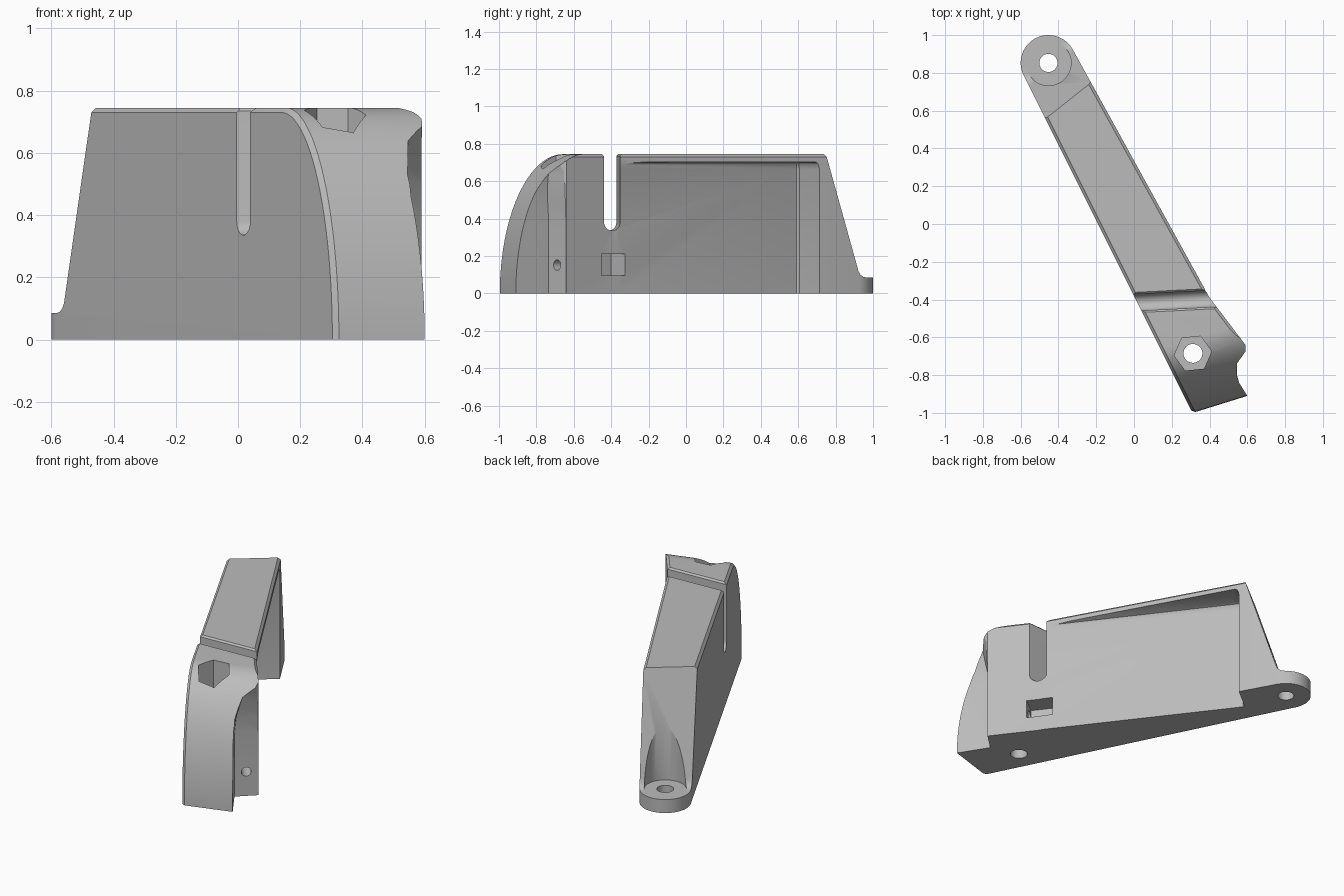
import bpy, bmesh, math
from mathutils import Vector as V

cube = bpy.data.objects.get("Cube")
if cube:
    bpy.data.objects.remove(cube, do_unlink=True)

grey = bpy.data.materials.new("mid_grey")
grey.use_nodes = True
colour = (0.5, 0.5, 0.5, 1)
grey.diffuse_color = colour
grey.node_tree.nodes["Principled BSDF"].inputs["Base Color"].default_value = colour


def loft(name, rings):
    """Closed solid through rings of equal point count."""
    bm = bmesh.new()
    rows = [[bm.verts.new(p) for p in ring] for ring in rings]
    n = len(rows[0])
    for a, b in zip(rows, rows[1:]):
        for i in range(n):
            j = (i + 1) % n
            bm.faces.new((a[i], a[j], b[j], b[i]))
    bm.faces.new(rows[0][::-1])
    bm.faces.new(rows[-1])
    bmesh.ops.recalc_face_normals(bm, faces=bm.faces)
    me = bpy.data.meshes.new(name)
    bm.to_mesh(me)
    bm.free()
    ob = bpy.data.objects.new(name, me)
    bpy.context.collection.objects.link(ob)
    return ob


def flat(points, z, shift=(0, 0)):
    return [V((x + shift[0], y + shift[1], z)) for x, y in points]


def sweep(name, profile, start, end, side):
    """Extrude a (sideways, height) profile from start to end."""
    return loft(name, [[p + side * s + V((0, 0, z)) for s, z in profile]
                       for p in (start, end)])


def rod(name, start, end, radius, sides=32, turn=0):
    axis = (end - start).normalized()
    u = axis.orthogonal().normalized() if abs(axis.z) < 0.9 else V((1, 0, 0))
    w = axis.cross(u)
    angles = [turn + math.tau * i / sides for i in range(sides)]
    return loft(name, [[p + (u * math.cos(a) + w * math.sin(a)) * radius
                        for a in angles] for p in (start, end)])


def combine(target, tool, operation="DIFFERENCE"):
    mod = target.modifiers.new(tool.name, "BOOLEAN")
    mod.operation, mod.object, mod.solver = operation, tool, "EXACT"
    bpy.context.view_layer.update()
    deps = bpy.context.evaluated_depsgraph_get()
    result = bpy.data.meshes.new_from_object(target.evaluated_get(deps))
    target.modifiers.clear()
    target.data = result
    bpy.data.objects.remove(tool, do_unlink=True)


TOP = 0.745
mount = V((-0.453, 0.853, 0))

# Plan outline with rounded mounting end; upper right edge is chamfered
arc = [math.radians(29 + 177.6 * i / 32) for i in range(33)]
outline = [(0.31, -1.0), (0.6, -0.91), (0.59, -0.64), (0.4, -0.39)]
outline += [(mount.x + 0.147 * math.cos(a), mount.y + 0.147 * math.sin(a)) for a in arc]
inner = [outline[0]] + [(x - 0.028, y - 0.0128) for x, y in outline[1:-1]] + [outline[-1]]
body = loft("bracket_body", [flat(outline, 0), flat(outline, 0.73), flat(inner, 0.76)])

# Curved nose and chamfered left edge
corner, along, across = V((0.31, -1, 0)), V((-0.447, 0.894, 0)), V((0.955, 0.296, 0))


def nose_ring(e, inset):
    pts = [(inset, -0.05)]
    for i in range(25):
        a = math.pi / 2 * i / 24
        pts.append((0.38 - (0.38 - inset) * math.cos(a), (TOP - inset) * math.sin(a)))
    pts += [(2.6, TOP - inset), (2.6, -0.05)]
    return [corner + across * e + along * t + V((0, 0, z)) for t, z in pts]


nose = loft("nose_shape", [nose_ring(-0.02, 0.035), nose_ring(0.015, 0), nose_ring(1.2, 0)])
combine(body, nose, "INTERSECT")

# Sloped back with a fillet down to the mounting foot
back, level = V((-0.62, 0.784, 0)), V((0.784, 0.62, 0))
slope = [(0.711, 0.8), (0.918, 0.14), (0.925, 0.117), (0.937, 0.1), (0.955, 0.089),
         (0.98, 0.085), (1.4, 0.085), (1.4, 0.8)]
combine(body, sweep("back_slope", slope, level * -0.5, level * 0.9, back))

# Screw seat and screw hole in the foot
up = V((0, 0, 1))
combine(body, rod("screw_seat", mount + up * 0.084, mount + up * 0.9, 0.12, 48))
combine(body, rod("screw_hole", mount - up * 0.1, mount + up * 0.3, 0.048))

# Wedge-shaped recess under the top slab
wedge = [(0.405, -0.39), (-0.325, 0.568), (-0.342, 0.592), (-0.341, 0.606),
         (-0.325, 0.62), (-0.05, 0.84), (0.7, -0.1)]
steps = [(-0.05, 0), (0.665, 0), (0.685, 0.25), (0.698, 0.6), (0.703, 1.2)]
combine(body, loft("side_recess", [flat(wedge, z, (0.028 * k, -0.004 * k))
                                   for z, k in steps]))

# Crosswise slot with round bottom and chamfered mouth
half = 0.044
slot = [(half + 0.03, 0.765), (half, 0.735)]
slot += [(half * math.cos(a), 0.38 - half * math.sin(a))
         for a in [math.pi * i / 16 for i in range(17)]]
slot += [(-half, 0.735), (-half - 0.03, 0.765)]
run, mid = V((0.999, 0.051, 0)), V((0.025, -0.415, 0))
combine(body, sweep("cross_slot", slot, mid - run * 0.4, mid + run * 0.8,
                    V((-0.051, 0.999, 0))))

# Notch in the front right corner, closing towards the top
notch = [(-0.05, 0.49, -0.735), (0.4, 0.49, -0.735), (0.5, 0.505, -0.74),
         (0.58, 0.528, -0.74), (0.65, 0.55, -0.735), (0.73, 0.592, -0.7)]
combine(body, loft("corner_notch", [flat([(0.6, -0.632), (x, y), (0.608, -0.923),
                                          (0.85, -0.78)], z) for z, x, y in notch]))

# Vertical bolt hole with hexagonal pocket
bolt = V((0.312, -0.685, 0))
combine(body, rod("hex_pocket", bolt + up * 0.5, bolt + up * 0.9, 0.1, 6, math.radians(6)))
combine(body, rod("bolt_hole", bolt - up * 0.1, bolt + up * 0.6, 0.05))

# Nut slot in the side wall, with a screw hole leading to it
wall, normal = V((-0.604, 0.797, 0)), V((0.797, 0.604, 0))
nut = V((0.4, -0.39, 0))
rect = [(-0.078, 0.095), (0.078, 0.095), (0.078, 0.21), (-0.078, 0.21)]
combine(body, sweep("nut_slot", rect, nut - normal * 0.12, nut + normal * 0.1, wall))
entry = V((0.54, -0.69, 0.152))
combine(body, rod("side_hole", entry - wall * 0.1, entry + wall * 0.27, 0.028, 24))

# Finish
body.data.materials.clear()
body.data.materials.append(grey)
for face in body.data.polygons:
    face.material_index = 0
bpy.ops.object.select_all(action="DESELECT")
body.select_set(True)
bpy.context.view_layer.objects.active = body
bpy.ops.object.shade_smooth_by_angle(angle=math.radians(25))
